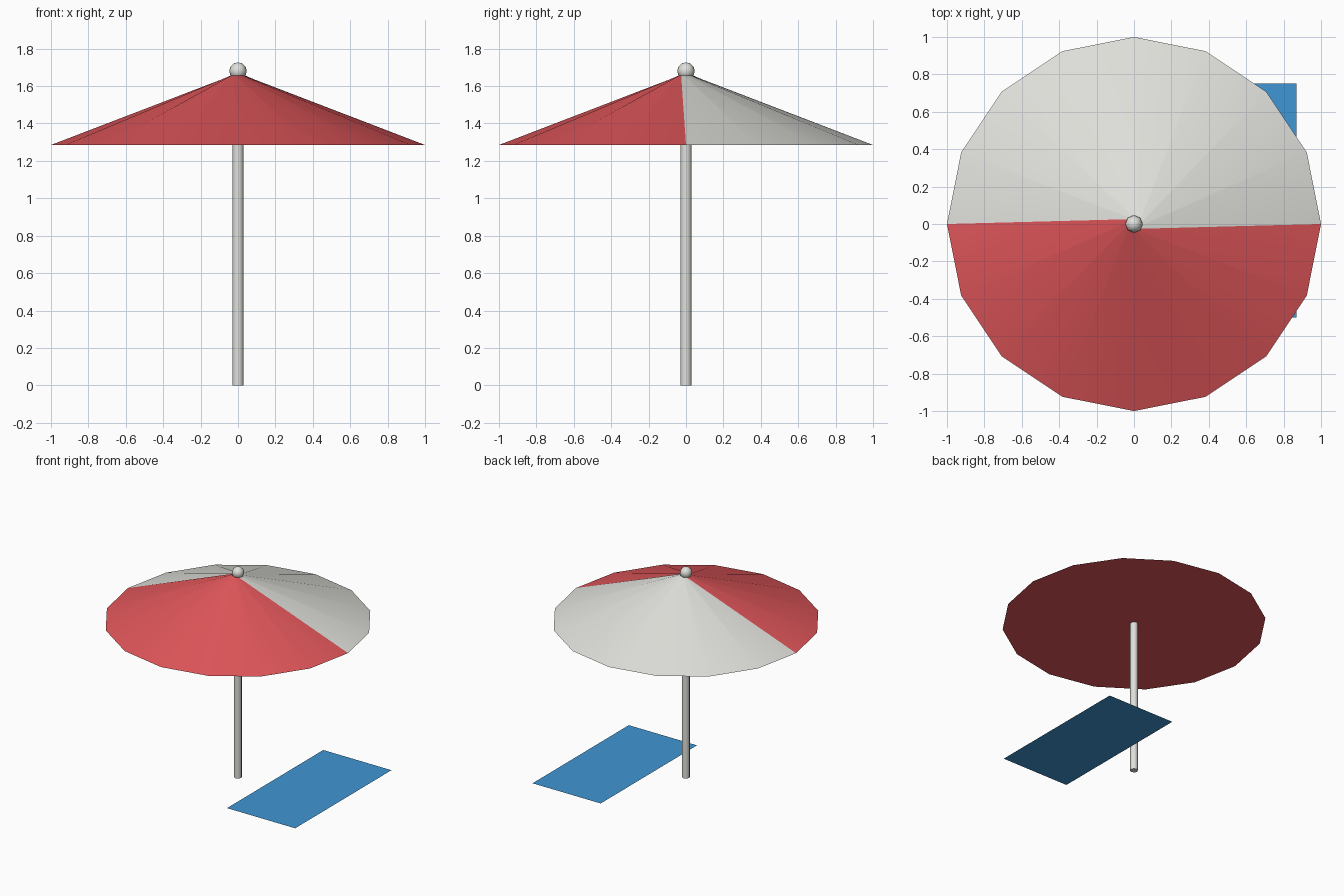
import bpy, bmesh, math

if "Cube" in bpy.data.objects:
    bpy.data.objects.remove(bpy.data.objects["Cube"])


def material(name, rgb):
    m = bpy.data.materials.new(name)
    lin = [((c / 255 + 0.055) / 1.055) ** 2.4 for c in rgb]
    m.diffuse_color = (*lin, 1)
    m.use_nodes = True
    m.node_tree.nodes["Principled BSDF"].inputs["Base Color"].default_value = m.diffuse_color
    return m


red = material("red cloth", (224, 86, 90))
white = material("off white", (224, 224, 219))
blue = material("blue towel", (64, 150, 211))


def finish(obj, name, mats, angle=None):
    obj.name = name
    for m in mats:
        obj.data.materials.append(m)
    if angle:
        bpy.ops.object.select_all(action='DESELECT')
        obj.select_set(True)
        bpy.context.view_layer.objects.active = obj
        bpy.ops.object.shade_smooth_by_angle(angle=math.radians(angle))


# Canopy: 16-sided cone with a tiny, slightly twisted top ring and a flat underside
N, TWIST = 16, math.radians(-60)
bm = bmesh.new()


def ring(radius, z, turn):
    return [bm.verts.new((radius * math.cos(turn + i * math.tau / N),
                          radius * math.sin(turn + i * math.tau / N), z)) for i in range(N)]


rim = ring(1.0, 1.285, 0)
top = ring(0.03, 1.66, TWIST)
for i in range(N):
    j = (i + 1) % N
    f = bm.faces.new((rim[i], rim[j], top[j], top[i]))
    f.material_index = 1 if i < N // 2 else 0   # back half is white
    f.smooth = True
bm.faces.new(rim[::-1])
bm.faces.new(top)
mesh = bpy.data.meshes.new("canopy")
bm.to_mesh(mesh)
bm.free()
canopy = bpy.data.objects.new("canopy", mesh)
bpy.context.collection.objects.link(canopy)
finish(canopy, "canopy", [red, white], 15)

# Pole
bpy.ops.mesh.primitive_cylinder_add(vertices=8, radius=0.03, depth=1.64, location=(0, 0, 0.82))
finish(bpy.context.object, "pole", [white], 60)

# Ball on the tip
bpy.ops.mesh.primitive_uv_sphere_add(segments=8, ring_count=6, radius=0.047, location=(0, 0, 1.68))
finish(bpy.context.object, "tip_ball", [white], 60)

# Towel lying on the ground beside the pole
bpy.ops.mesh.primitive_plane_add(size=1, location=(0.56, 0.125, 0.002))
towel = bpy.context.object
towel.scale = (0.62, 1.25, 1)
finish(towel, "towel", [blue])
